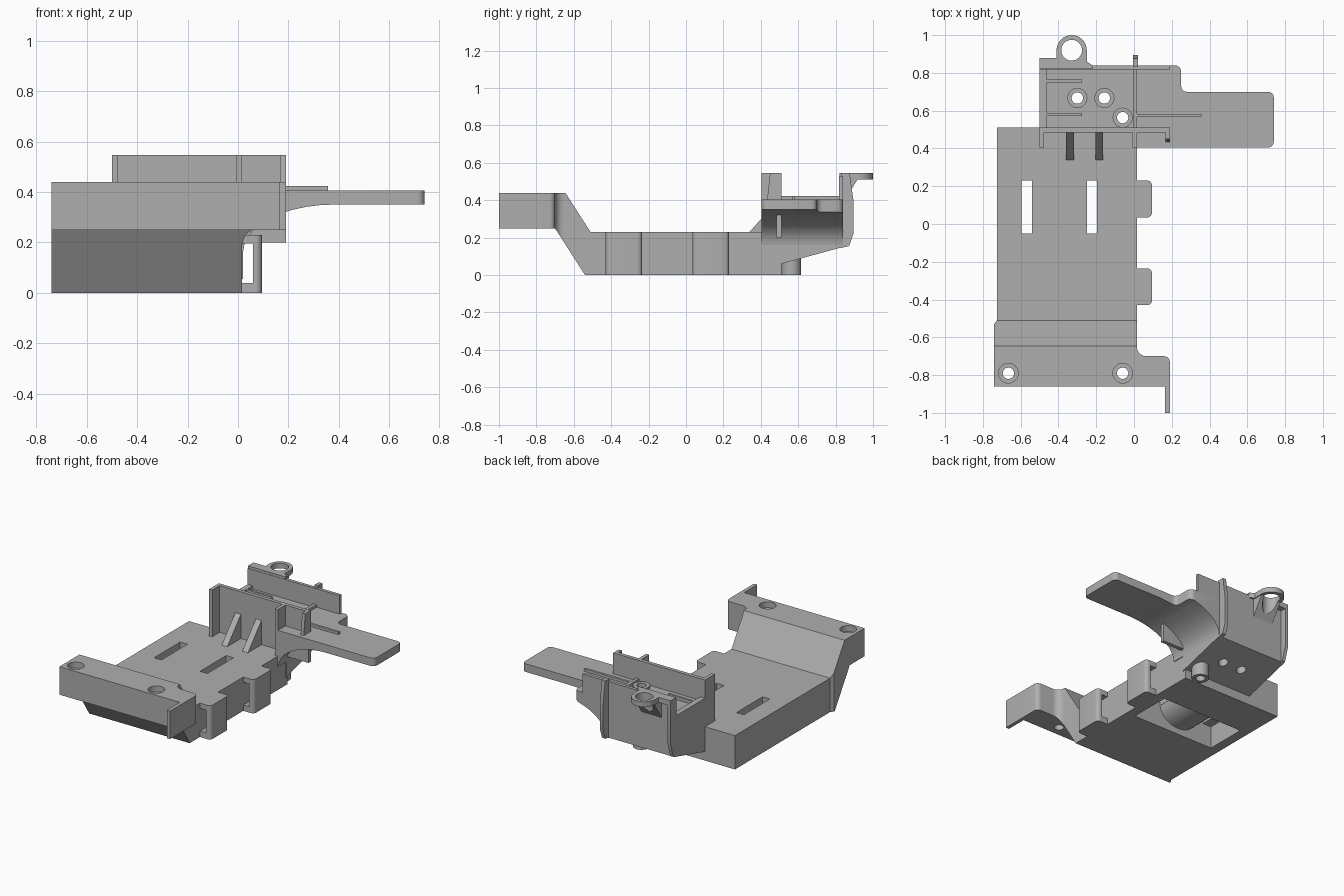
import bpy, bmesh
from math import pi, cos, sin
from mathutils import Vector

cube = bpy.data.objects.get("Cube")
if cube:
    bpy.data.objects.remove(cube, do_unlink=True)

grey = bpy.data.materials.new("matte grey")
grey.use_nodes = True
grey.diffuse_color = (0.43, 0.43, 0.43, 1)
grey.node_tree.nodes["Principled BSDF"].inputs["Base Color"].default_value = grey.diffuse_color


def rounded(points):
    """Corners given as (a, b) or (a, b, radius)."""
    out = []
    for i, p in enumerate(points):
        c = Vector(p[:2])
        if len(p) == 2:
            out.append(c)
            continue
        before = (Vector(points[i - 1][:2]) - c).normalized()
        after = (Vector(points[(i + 1) % len(points)][:2]) - c).normalized()
        centre = c + (before + after) * p[2]
        for k in range(7):
            t = k / 6 * pi / 2
            out.append(centre - after * p[2] * cos(t) - before * p[2] * sin(t))
    return out


def prism(name, points, axis, lo, hi):
    """Extrude an outline along an axis."""
    def place(p, d):
        return {"x": (d, p[0], p[1]), "y": (p[0], d, p[1]), "z": (p[0], p[1], d)}[axis]
    bm = bmesh.new()
    face = bm.faces.new([bm.verts.new(place(p, lo)) for p in rounded(points)])
    new = bmesh.ops.extrude_face_region(bm, geom=[face])["geom"]
    shift = Vector(place((0, 0), hi - lo))
    bmesh.ops.translate(bm, vec=shift, verts=[v for v in new if isinstance(v, bmesh.types.BMVert)])
    bmesh.ops.recalc_face_normals(bm, faces=bm.faces)
    mesh = bpy.data.meshes.new(name)
    bm.to_mesh(mesh)
    bm.free()
    mesh.materials.append(grey)
    ob = bpy.data.objects.new(name, mesh)
    bpy.context.collection.objects.link(ob)
    return ob


def box(name, x0, x1, y0, y1, z0, z1):
    return prism(name, [(x0, y0), (x1, y0), (x1, y1), (x0, y1)], "z", z0, z1)


def disc(name, x, y, r, z0, z1):
    ring = [(x + r * cos(k * pi / 16), y + r * sin(k * pi / 16)) for k in range(32)]
    return prism(name, ring, "z", z0, z1)


def combine(ob, others, operation="DIFFERENCE"):
    for other in others:
        mod = ob.modifiers.new("cut", "BOOLEAN")
        mod.operation, mod.solver, mod.object = operation, "EXACT", other
        bpy.context.view_layer.objects.active = ob
        bpy.ops.object.modifier_apply(modifier=mod.name)
        bpy.data.objects.remove(other, do_unlink=True)
    return ob


def screw_hole(x, y, top, sink):
    return [disc("hole", x, y, 0.03, -0.1, 0.7), disc("sink", x, y, 0.052, top - sink, top + 0.1)]


# Main tray with raised front: side profile trimmed by the plan outline
tray = prism("main_tray", [(-0.86, 0.25), (-0.7, 0.25), (-0.54, 0), (0.51, 0), (0.51, 0.23),
                           (-0.51, 0.23), (-0.645, 0.44), (-0.86, 0.44)], "x", -0.8, 0.3)
plan = prism("plan", [(-0.74, -0.9), (0.19, -0.9), (0.19, -0.7, 0.03), (0.015, -0.7, 0.05),
                      (0.015, 0.6), (-0.725, 0.6), (-0.725, -0.51), (-0.74, -0.53)], "z", -0.1, 0.6)
combine(tray, [plan], "INTERSECT")

# Strap recess below, strap slots and screw holes
cuts = [box("recess", -0.66, -0.05, -0.05, 0.23, -0.1, 0.15)]
cuts += [box("slot", x, x + 0.055, -0.05, 0.23, -0.1, 0.4) for x in (-0.595, -0.25)]
for x in (-0.665, -0.06):
    cuts += screw_hole(x, -0.79, 0.44, 0.04)
combine(tray, cuts)

arch = [(-0.395 + 0.145 * cos(k * pi / 10), 0.16 - 0.12 * sin(k * pi / 10)) for k in range(11)]
prism("strap_arch", arch, "y", -0.05, 0.23)
box("front_flange", 0.165, 0.19, -1.0, -0.85, 0.25, 0.44)

# Cable loops along the left side
for i, y in enumerate((-0.43, 0.035)):
    loop = prism(f"side_loop_{i + 1}", [(0.0, y), (0.095, y, 0.025), (0.095, y + 0.195, 0.025),
                                        (0.0, y + 0.195)], "z", 0, 0.23)
    combine(loop, [box("gap", 0.016, 0.06, y - 0.1, y + 0.4, 0.04, 0.195)])

# Rear block with sloping underside
block = prism("rear_block", [(0.49, 0.055), (0.84, 0.15), (0.84, 0.4), (0.49, 0.4)], "x", -0.5, 0.02)
cuts = []
for x, y in ((-0.3, 0.667), (-0.157, 0.667)):
    cuts += [disc("hole", x, y, 0.03, -0.1, 0.7)]
cuts += [disc("hole", -0.06, 0.563, 0.03, -0.1, 0.7)]
combine(block, cuts)

# Hollow post and screw bosses
for name, x, y, bottom in (("hollow_post", -0.06, 0.563, 0),
                           ("boss_right", -0.3, 0.667, 0.39), ("boss_left", -0.157, 0.667, 0.39)):
    combine(disc(name, x, y, 0.053, bottom, 0.415), [disc("hole", x, y, 0.03, -0.1, 0.7)])

# Side arm with a curved underside
curve = [(0.02 + 0.36 * (1 - cos(k * pi / 20)), 0.16 + 0.19 * sin(k * pi / 20)) for k in range(11)]
arm = prism("side_arm", [(0.0, 0.16)] + curve + [(0.8, 0.35), (0.8, 0.405), (0.0, 0.405)], "y", 0.3, 0.95)
plan = prism("plan", [(-0.1, 0.405), (0.74, 0.405, 0.03), (0.74, 0.7, 0.03), (0.25, 0.7, 0.03),
                      (0.25, 0.84, 0.035), (-0.1, 0.84)], "z", 0, 0.6)
combine(arm, [plan], "INTERSECT")

# Tall walls and their end ribs
box("front_wall", -0.5, 0.19, 0.485, 0.51, 0.2, 0.547)
box("back_wall", -0.5, 0.19, 0.818, 0.84, 0.38, 0.53)
for name, x, y in (("wall_rib_right", -0.5, 0.405), ("wall_rib_middle", -0.007, 0.405)):
    box(name, x, x + 0.023, y, 0.49, 0.23, 0.547)
prism("wall_rib_left", [(0.432, 0.39), (0.49, 0.39), (0.49, 0.547), (0.45, 0.547)], "x", 0.167, 0.19)

# Sloping gussets in front of the wall
for i, x in enumerate((-0.36, -0.205)):
    prism(f"gusset_{i + 1}", [(0.33, 0.22), (0.49, 0.22), (0.49, 0.4)], "x", x, x + 0.042)

# Low ribs on the rear floor
for i, r in enumerate(((-0.465, -0.275, 0.75, 0.765), (-0.465, -0.275, 0.573, 0.588),
                       (-0.5, -0.462, 0.5, 0.83), (-0.005, 0.017, 0.5, 0.83),
                       (0.0, 0.357, 0.567, 0.583))):
    box(f"floor_rib_{i + 1}", *r, 0.39, 0.423)

# Back ribs
prism("back_rib_left", [(0.83, 0.145), (0.872, 0.155), (0.895, 0.22), (0.895, 0.4), (0.875, 0.547),
                        (0.83, 0.547)], "x", -0.005, 0.02)
prism("back_rib_right", [(0.83, 0.145), (0.85, 0.155), (0.88, 0.25), (0.88, 0.547), (0.83, 0.547)],
      "x", -0.5, -0.478)

# Mounting ring, its plate and its support
ring = prism("mounting_ring", [(-0.5, 0.82), (-0.22, 0.82), (-0.22, 0.84), (-0.25, 0.86),
                               (-0.25, 0.92), (-0.41, 0.92), (-0.41, 0.88), (-0.5, 0.88)], "z", 0.512, 0.547)
combine(ring, [disc("round", -0.33, 0.92, 0.08, 0.512, 0.547)], "UNION")
support = prism("ring_support", [(0.83, 0.39), (0.84, 0.39), (0.92, 0.515), (0.83, 0.515)], "x", -0.405, -0.255)
for part in (ring, support):
    combine(part, [disc("hole", -0.33, 0.92, 0.055, 0.3, 0.7)])

# Smooth rounded faces, keep edges crisp
for ob in bpy.context.collection.objects:
    ob.select_set(ob.type == "MESH")
bpy.ops.object.shade_smooth_by_angle(angle=0.5)
